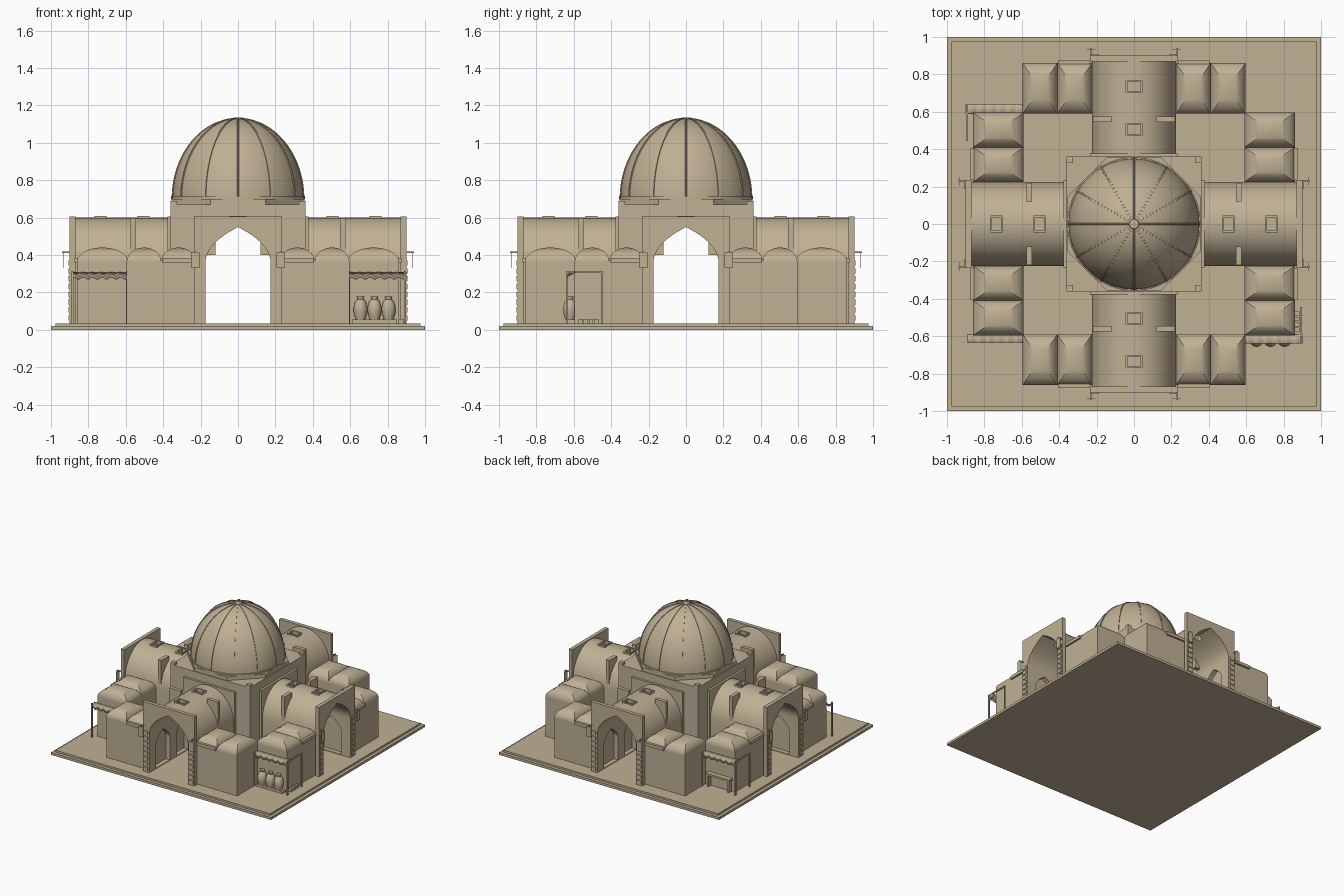
import bpy, bmesh, math
from mathutils import Matrix, Vector

if "Cube" in bpy.data.objects:
    bpy.data.objects.remove(bpy.data.objects["Cube"])

mat = bpy.data.materials.new("sandstone")
mat.use_nodes = True
stone = (0.53, 0.44, 0.30, 1)
mat.diffuse_color = stone
mat.node_tree.nodes["Principled BSDF"].inputs["Base Color"].default_value = stone
parts = []
FLOOR = 0.035


def finish(bm, name):
    bmesh.ops.recalc_face_normals(bm, faces=bm.faces)
    me = bpy.data.meshes.new(name)
    bm.to_mesh(me)
    bm.free()
    me.materials.append(mat)
    ob = bpy.data.objects.new(name, me)
    bpy.context.collection.objects.link(ob)
    parts.append(ob)
    return ob


def add_box(bm, x0, x1, y0, y1, z0, z1):
    size = Matrix.Diagonal((x1 - x0, y1 - y0, z1 - z0, 1))
    centre = Matrix.Translation(((x0 + x1) / 2, (y0 + y1) / 2, (z0 + z1) / 2))
    bmesh.ops.create_cube(bm, size=1, matrix=centre @ size)


def boxes(name, *dims):
    bm = bmesh.new()
    for d in dims:
        add_box(bm, *d)
    return finish(bm, name)


def prism(name, outline, y0, y1):
    """Extrude an x-z outline along y."""
    bm = bmesh.new()
    face = bm.faces.new([bm.verts.new((x, y0, z)) for x, z in outline])
    ext = bmesh.ops.extrude_face_region(bm, geom=[face])["geom"]
    verts = [v for v in ext if isinstance(v, bmesh.types.BMVert)]
    bmesh.ops.translate(bm, verts=verts, vec=(0, y1 - y0, 0))
    return finish(bm, name)


def lathe(name, profile, steps, place=(0, 0, 0)):
    bm = bmesh.new()
    vs = [bm.verts.new((r, 0, z)) for r, z in profile]
    es = [bm.edges.new(p) for p in zip(vs, vs[1:])]
    bmesh.ops.spin(bm, geom=vs + es, axis=(0, 0, 1), cent=(0, 0, 0),
                   angle=math.tau, steps=steps)
    bmesh.ops.remove_doubles(bm, verts=bm.verts, dist=1e-4)
    bmesh.ops.translate(bm, verts=bm.verts, vec=place)
    return finish(bm, name)


def arch(w, spring, top, base=FLOOR, n=14):
    """Pointed arch outline from left foot to right foot."""
    right = [(w * (1 - (i / n) ** 2.2), spring + (top - spring) * i / n) for i in range(n)]
    left = [(-x, z) for x, z in right]
    return [(-w, base)] + left + [(0, top)] + right[::-1] + [(w, base)]


def cut(ob, *cutters):
    bpy.context.view_layer.objects.active = ob
    for c in cutters:
        m = ob.modifiers.new("cut", "BOOLEAN")
        m.operation, m.solver, m.object = "DIFFERENCE", "EXACT", c
        bpy.context.view_layer.update()
        bpy.ops.object.modifier_apply(modifier=m.name)
    for c in cutters:
        parts.remove(c)
        bpy.data.objects.remove(c)


def around(ob, turns=(1, 2, 3)):
    """Repeat a part about the centre in quarter turns."""
    for k in turns:
        c = ob.copy()
        c.rotation_euler.z = k * math.pi / 2
        bpy.context.collection.objects.link(c)
        parts.append(c)


# Stepped platform
boxes("platform", (-1, 1, -1, 1, 0, 0.02))
boxes("paving", (-0.975, 0.975, -0.975, 0.975, 0.02, FLOOR))

# Central hall with crossing passages
hall = boxes("central_hall", (-0.36, 0.36, -0.36, 0.36, FLOOR, 0.67))
passage = arch(0.175, 0.35, 0.55, 0.0)
cross = prism("passage_cutter", passage, -0.5, 0.5)
cross.data.transform(Matrix.Rotation(math.pi / 2, 4, "Z"))
cut(hall, prism("passage_cutter", passage, -0.5, 0.5), cross)

# Octagonal drum, dome, ribs and finial
a = 0.355 / math.cos(math.pi / 8)
drum = lathe("drum", [(0, 0.66), (a, 0.66), (a, 0.7), (0, 0.7)], 8)
drum.data.transform(Matrix.Rotation(math.pi / 8, 4, "Z"))
R, H, Z = 0.35, 0.43, 0.70
arc = [i / 20 * math.pi / 2 for i in range(21)]
lathe("dome", [(R * math.cos(t), Z + H * math.sin(t)) for t in arc], 72)
lathe("dome_ring", [(0.34, 0.7), (0.357, 0.7), (0.357, 0.712), (0.34, 0.715)], 72)
lathe("dome_cap", [(0, 1.136), (0.025, 1.134), (0.03, 1.125)], 16)
bm = bmesh.new()
for k in range(12):
    turn = Matrix.Rotation(k * math.tau / 12, 3, "Z")
    rows = []
    for t in arc[:-1]:
        x, z = (R + 0.005) * math.cos(t), Z + (H + 0.004) * math.sin(t)
        ix, iz = x - 0.012 * math.cos(t), z - 0.012 * math.sin(t)
        pts = [(ix, -0.005, iz), (x, -0.004, z), (x, 0.004, z), (ix, 0.005, iz)]
        rows.append([bm.verts.new(turn @ Vector(p)) for p in pts])
    for r, s in zip(rows, rows[1:]):
        for j in range(3):
            bm.faces.new((r[j], r[j + 1], s[j + 1], s[j]))
finish(bm, "dome_ribs")
around(boxes("hall_corner_block", (0.325, 0.36, -0.36, -0.325, 0.66, 0.69)))

# Barrel-vaulted arms
inner = arch(0.175, 0.35, 0.55)
n = 24
shell = [(0.225 * math.cos(i * math.pi / n), 0.35 + 0.25 * math.sin(i * math.pi / n))
         for i in range(n + 1)]
outline = inner + [(0.225, FLOOR)] + shell + [(-0.225, FLOOR)]
arm = prism("vaulted_arm", outline, -0.88, -0.35)
cutters = []
skylights = (-0.505, -0.735)
for y in skylights:
    cutters.append(boxes("skylight_cutter", (-0.035, 0.035, y - 0.024, y + 0.024, 0.5, 0.7)))
for y, w in ((-0.47, 0.07), (-0.725, 0.09)):
    niche = prism("niche_cutter", arch(w, 0.22, 0.33, 0.04), -0.212, 0.212)
    niche.data.transform(Matrix.Translation((0, y, 0)) @ Matrix.Rotation(math.pi / 2, 4, "Z"))
    cutters.append(niche)
cut(arm, *cutters)
around(arm)
frames = []
for y in skylights:
    for s in (-1, 1):
        frames.append((s * 0.04 - 0.006, s * 0.04 + 0.006, y - 0.033, y + 0.033, 0.58, 0.608))
        e = y + s * 0.028
        frames.append((-0.04, 0.04, e - 0.005, e + 0.005, 0.58, 0.608))
around(boxes("skylight_frames", *frames))

# Gateway slab, wall frame and shoulder piers on the vaults
gate = inner + [(0.235, FLOOR), (0.235, 0.605), (-0.235, 0.605), (-0.235, FLOOR)]
around(prism("gateway", gate, -0.9, -0.87))
around(prism("hall_frame", gate, -0.378, -0.355))
piers, quoins, poles, cloths = [], [], [], []
for s in (-1, 1):
    lo, hi = sorted((s * 0.12, s * 0.22))
    piers.append((lo, hi, -0.575, -0.545, 0.4, 0.597))
    for i in range(8):
        z = 0.05 + i * 0.042
        quoins.append((s * 0.207 - 0.02, s * 0.207 + 0.02, -0.907, -0.89, z, z + 0.027))
    x = s * 0.228
    poles.append((x - 0.004, x + 0.004, -0.94, -0.87, 0.412, 0.42))
    cloths.append((x - 0.022, x + 0.022, -0.936, -0.932, 0.33, 0.413))
around(boxes("vault_piers", *piers))
around(boxes("gateway_quoins", *quoins))
around(boxes("banner_poles", *poles))
around(boxes("banners", *cloths))


# Shop cells roofed with four-sided vaults
def cell(name, x0, x1, y0, y1):
    boxes(name, (x0, x1, y0, y1, FLOOR, 0.365))
    bm = bmesh.new()
    cx, cy, hx, hy = (x0 + x1) / 2, (y0 + y1) / 2, (x1 - x0) / 2, (y1 - y0) / 2
    rings = []
    for i in range(10):
        t = i / 10 * math.pi / 2
        s, z = math.cos(t), 0.365 + 0.075 * math.sin(t)
        rings.append([bm.verts.new((cx + hx * s * u, cy + hy * s * v, z))
                      for u, v in ((-1, -1), (1, -1), (1, 1), (-1, 1))])
    tip = bm.verts.new((cx, cy, 0.44))
    for j in range(4):
        k = (j + 1) % 4
        for r, q in zip(rings, rings[1:]):
            bm.faces.new((r[j], r[k], q[k], q[j]))
        bm.faces.new((rings[-1][j], rings[-1][k], tip))
    finish(bm, name + "_roof")


for sx in (-1, 1):
    for sy in (-1, 1):
        for p, q in ((0.225, 0.41), (0.41, 0.595)):
            near, far = sorted((sx * p, sx * q)), sorted((sy * 0.59, sy * 0.86))
            cell("gate_cell", *near, *far)
            near, far = sorted((sy * p, sy * q)), sorted((sx * 0.59, sx * 0.86))
            cell("corner_cell", *far, *near)
around(boxes("door_hoods", (0.235, 0.405, -0.875, -0.85, 0.36, 0.385),
             (-0.405, -0.235, -0.875, -0.85, 0.36, 0.385)))


# Market stalls with rippled awnings
def awning(name, x0, x1, y0, y1):
    bm = bmesh.new()
    rows = []
    for i in range(49):
        f = i / 48
        wave = 0.006 * math.sin(f * math.tau * 6)
        x = x0 + (x1 - x0) * f
        rows.append([bm.verts.new(p) for p in ((x, y0, 0.31), (x, y1, 0.292 + wave),
                                               (x, y1, 0.275 + wave))])
    for r, s in zip(rows, rows[1:]):
        for j in (0, 1):
            bm.faces.new((r[j], r[j + 1], s[j + 1], s[j]))
    ob = finish(bm, name)
    ob.modifiers.new("thickness", "SOLIDIFY").thickness = 0.004
    return ob


def post(x, y):
    return (x - 0.005, x + 0.005, y - 0.005, y + 0.005, FLOOR, 0.315)


corner = [awning("stall_awning", 0.59, 0.9, -0.59, -0.638),
          boxes("stall_frame", post(0.595, -0.635), post(0.893, -0.635), post(0.893, -0.45),
                (0.888, 0.898, -0.64, -0.445, 0.305, 0.315))]
for ob in corner:
    around(ob, (2,))
awning("side_stall_awning", -0.89, -0.59, -0.59, -0.635)
boxes("side_stall_frame", post(-0.885, -0.632), post(-0.595, -0.632))
boxes("jar_bench", (0.61, 0.85, -0.637, -0.59, FLOOR, 0.055))
boxes("stall_counter", (-0.84, -0.62, 0.59, 0.635, 0.13, 0.145),
      (-0.83, -0.815, 0.595, 0.63, FLOOR, 0.13), (-0.645, -0.63, 0.595, 0.63, FLOOR, 0.13))
boxes("small_crates", *[(0.862, 0.885, -0.575 + i * 0.028, -0.553 + i * 0.028, FLOOR, 0.058)
                        for i in range(4)])
jar = [(0, 0.055), (0.026, 0.055), (0.036, 0.09), (0.037, 0.12), (0.029, 0.15),
       (0.016, 0.163), (0.019, 0.178), (0, 0.178)]
for x in (0.655, 0.73, 0.805):
    lathe("storage_jar", jar, 20, (x, -0.62, 0))

# Smooth curved surfaces, keep edges crisp
bpy.ops.object.select_all(action="DESELECT")
for ob in parts:
    ob.select_set(True)
bpy.context.view_layer.objects.active = parts[0]
bpy.ops.object.shade_smooth_by_angle(angle=math.radians(30))
